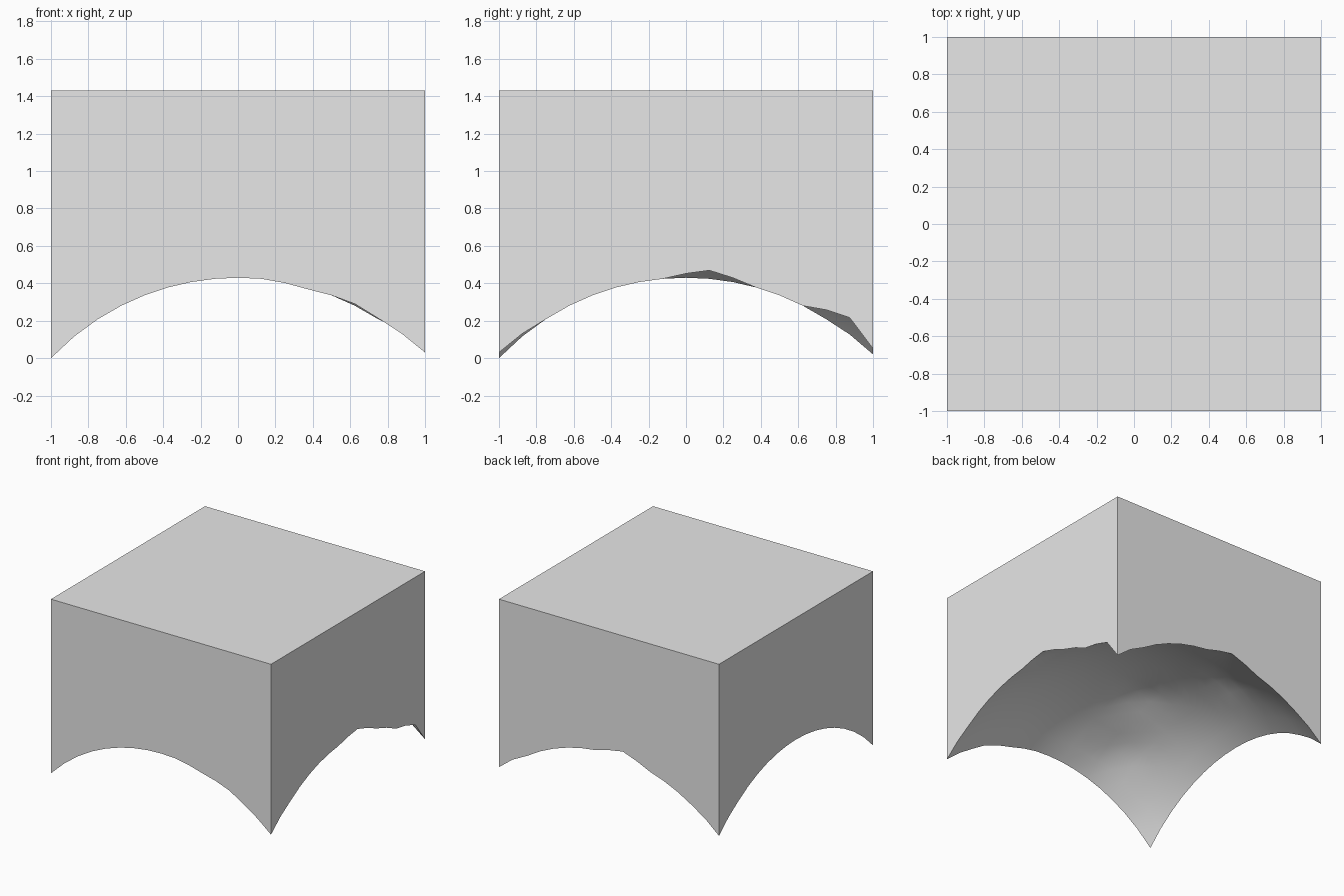
import bpy
import bmesh
from math import sqrt, hypot, radians

cube = bpy.data.objects.get("Cube")
if cube:
    bpy.data.objects.remove(cube, do_unlink=True)

TOP = 1.43
CELLS = 16
RADIUS_SQ = 2.9          # squared radius of the hollow dome
DOME_CENTRE = -sqrt(RADIUS_SQ - 2)

# Small irregularities of the hollow: x, y, extra height
BUMPS = [(1, .125, .045), (1, .875, .1), (-.125, 1, .055),
         (-.25, -.25, .03), (-.5, -.75, .03), (-.5, .5, .035),
         (1, -1, .03), (-1, 1, .02), (.375, -1, -.01), (.625, -1, .01)]


def hollow_height(x, y):
    """Spherical dome with a few tent-shaped bumps."""
    z = DOME_CENTRE + sqrt(RADIUS_SQ - x * x - y * y)
    for bx, by, h in BUMPS:
        z += h * max(0, 1 - hypot(x - bx, y - by) / .25)
    return max(z, 0)


# Colour
grey = bpy.data.materials.new("plain grey")
grey.use_nodes = True
colour = (.8, .8, .8, 1)
grey.diffuse_color = colour
grey.node_tree.nodes["Principled BSDF"].inputs["Base Color"].default_value = colour

# Domed underside: a grid lifted to the hollow's height
bm = bmesh.new()
bmesh.ops.create_grid(bm, x_segments=CELLS, y_segments=CELLS, size=1)
for v in bm.verts:
    v.co.z = hollow_height(v.co.x, v.co.y)
underside = set(bm.faces)

# Straight walls: extrude the rim up to the flat top
rim = [e for e in bm.edges if e.is_boundary]
walls = bmesh.ops.extrude_edge_only(bm, edges=rim)["geom"]
for v in walls:
    if isinstance(v, bmesh.types.BMVert):
        v.co.z = TOP

# Flat top
top_edges = [e for e in bm.edges if e.is_boundary]
bmesh.ops.contextual_create(bm, geom=top_edges)
bmesh.ops.triangulate(bm, faces=list(underside))
bmesh.ops.recalc_face_normals(bm, faces=bm.faces)

mesh = bpy.data.meshes.new("hollow_block")
bm.to_mesh(mesh)
bm.free()
mesh.materials.append(grey)
block = bpy.data.objects.new("hollow_block", mesh)
bpy.context.collection.objects.link(block)

# Smooth hollow with crisp block edges
bpy.ops.object.select_all(action='DESELECT')
block.select_set(True)
bpy.context.view_layer.objects.active = block
bpy.ops.object.shade_smooth_by_angle(angle=radians(35))
